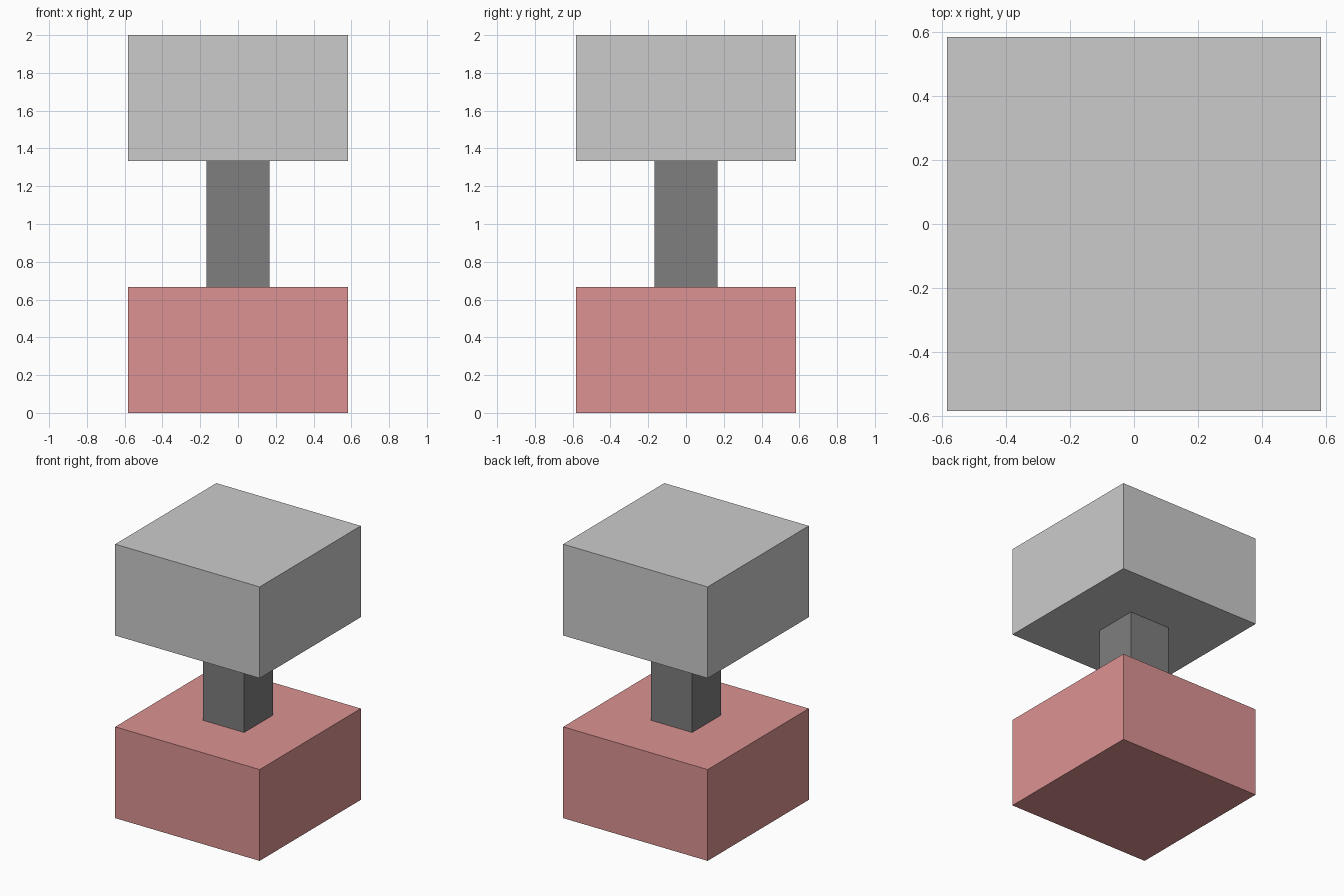
import bpy

if "Cube" in bpy.data.objects:
    bpy.data.objects.remove(bpy.data.objects["Cube"])

W, POST, H = 1.1667, 0.3333, 2 / 3  # block width, post width, height of each tier


def material(name, rgb):
    mat = bpy.data.materials.new(name)
    mat.diffuse_color = (*rgb, 1)
    mat.use_nodes = True
    mat.node_tree.nodes["Principled BSDF"].inputs["Base Color"].default_value = mat.diffuse_color
    return mat


def box(name, width, tier, mat=None):
    bpy.ops.mesh.primitive_cube_add(size=1, location=(0, 0, (tier + 0.5) * H))
    obj = bpy.context.object
    obj.name = name
    obj.scale = (width, width, H)
    bpy.ops.object.transform_apply(location=False, rotation=False, scale=True)
    if mat:
        obj.data.materials.append(mat)
    return obj


# Red base block, dark connecting post, grey top block
box("base_block", W, 0, material("red", (0.72, 0.29, 0.29)))
box("centre_post", POST, 1, material("dark_grey", (0.21, 0.21, 0.21)))
box("top_block", W, 2)
